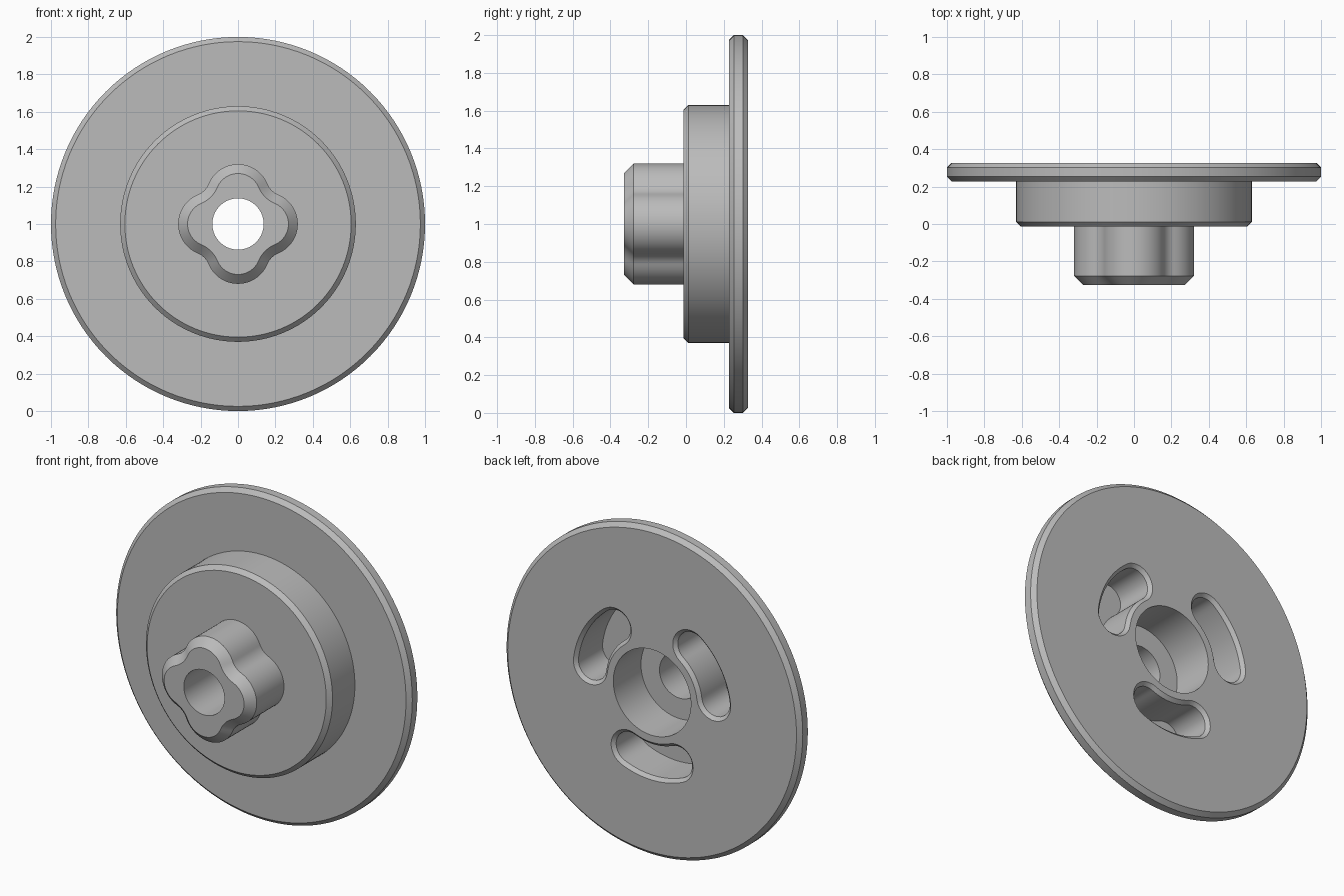
import bpy, bmesh
from math import sin, cos, pi, radians, hypot, atan2

if "Cube" in bpy.data.objects:
    bpy.data.objects.remove(bpy.data.objects["Cube"])

AXIS_Z = 1.0
FRONT, BOSS, FLANGE, BACK = -0.327, -0.013, 0.228, 0.327
BORE, COUNTERBORE, FLOOR = 0.137, 0.262, 0.06
BEVEL, HUB_BEVEL = 0.025, 0.05
SEGMENTS = 128

grey = bpy.data.materials.new("plain_grey")
grey.use_nodes = True
grey.diffuse_color = (0.5, 0.5, 0.5, 1)
grey.node_tree.nodes["Principled BSDF"].inputs["Base Color"].default_value = (0.5, 0.5, 0.5, 1)


def arc(cx, cz, r, start, end, steps):
    """Points on an arc; angles in radians, both ends included."""
    angles = [start + (end - start) * i / steps for i in range(steps + 1)]
    return [(cx + r * cos(a), cz + r * sin(a)) for a in angles]


def circle(r):
    return arc(0, 0, r, 0, 2 * pi, SEGMENTS)[:-1]


def loft(name, sections, capped=False, ring_closed=False):
    """Join equal-length outlines, each given as (y, outline), along the y axis."""
    bm = bmesh.new()
    rings = [[bm.verts.new((x, y, AXIS_Z + z)) for x, z in line] for y, line in sections]
    pairs = list(zip(rings, rings[1:]))
    if ring_closed:
        pairs.append((rings[-1], rings[0]))
    for a, b in pairs:
        for i in range(len(a)):
            j = (i + 1) % len(a)
            bm.faces.new((a[i], a[j], b[j], b[i]))
    if capped:
        bm.faces.new(rings[0])
        bm.faces.new(rings[-1])
    bmesh.ops.recalc_face_normals(bm, faces=bm.faces)
    mesh = bpy.data.meshes.new(name)
    bm.to_mesh(mesh)
    bm.free()
    mesh.materials.append(grey)
    obj = bpy.data.objects.new(name, mesh)
    bpy.context.collection.objects.link(obj)
    return obj


def select_only(obj):
    bpy.ops.object.select_all(action="DESELECT")
    obj.select_set(True)
    bpy.context.view_layer.objects.active = obj


def lobed(inset=0.0):
    """Four rounded lobes blended by hollow fillets, moved inward by inset."""
    lobe_at, lobe_r, hollow_at, hollow_r = 0.15, 0.17, 0.362, 0.107
    h = hollow_at * cos(pi / 4)
    turn = atan2(h, h - lobe_at)
    points = []
    for k in range(4):
        q = k * pi / 2
        points += arc(lobe_at * cos(q), lobe_at * sin(q), lobe_r - inset,
                      q - turn, q + turn, 20)
        m = q + pi / 4
        spread = turn - pi / 4
        points += arc(hollow_at * cos(m), hollow_at * sin(m), hollow_r + inset,
                      m + pi - spread, m + pi + spread, 12)[::-1][1:-1] if spread < 0 else \
            arc(hollow_at * cos(m), hollow_at * sin(m), hollow_r + inset,
                m + pi + spread, m + pi - spread, 12)[1:-1]
    return points


def kidney(middle, half_width):
    """Curved slot outline with round ends."""
    r, half = 0.42, radians(22.7)
    a, b = middle - half, middle + half
    outer = arc(0, 0, r + half_width, a, b, 20)
    end = arc(r * cos(b), r * sin(b), half_width, b, b + pi, 14)
    inner = arc(0, 0, r - half_width, b, a, 20)
    start = arc(r * cos(a), r * sin(a), half_width, a + pi, a + 2 * pi, 14)
    return outer + end[1:-1] + inner + start[1:-1]


# Flange and boss, turned as one piece with a stepped bore
profile = [(BOSS, BORE), (BOSS, 0.63 - BEVEL), (BOSS + BEVEL, 0.63), (FLANGE, 0.63),
           (FLANGE, 1 - BEVEL), (FLANGE + BEVEL, 1), (BACK - BEVEL, 1), (BACK, 1 - BEVEL),
           (BACK, COUNTERBORE), (FLOOR, COUNTERBORE), (FLOOR, BORE)]
body = loft("flange_and_boss", [(y, circle(r)) for y, r in profile], ring_closed=True)

# Three blind slots with bevelled mouths in the back face
mouth, slot_bevel = 0.115, 0.02
for k in range(3):
    middle = radians(30 + 120 * k)
    cutter = loft("slot_cutter", [
        (BACK + slot_bevel, kidney(middle, mouth + slot_bevel)),
        (BACK - slot_bevel, kidney(middle, mouth - slot_bevel)),
        (FLOOR + 0.015, kidney(middle, mouth - slot_bevel))], capped=True)
    cutter.hide_render = True
    cut = body.modifiers.new("slot", "BOOLEAN")
    cut.operation, cut.solver, cut.object = "DIFFERENCE", "EXACT", cutter
    select_only(body)
    bpy.ops.object.modifier_apply(modifier=cut.name)
    bpy.data.objects.remove(cutter)

# Lobed hub with a bevelled front and a round bore
outline, face = lobed(), lobed(HUB_BEVEL)
bore = []
for x, z in outline:
    d = hypot(x, z)
    bore.append((BORE * x / d, BORE * z / d))
hub = loft("lobed_hub", [(BOSS, bore), (FRONT, bore), (FRONT, face),
                         (FRONT + HUB_BEVEL, outline), (BOSS, outline)])

for obj in (body, hub):
    select_only(obj)
    bpy.ops.object.shade_smooth_by_angle(angle=radians(25))
